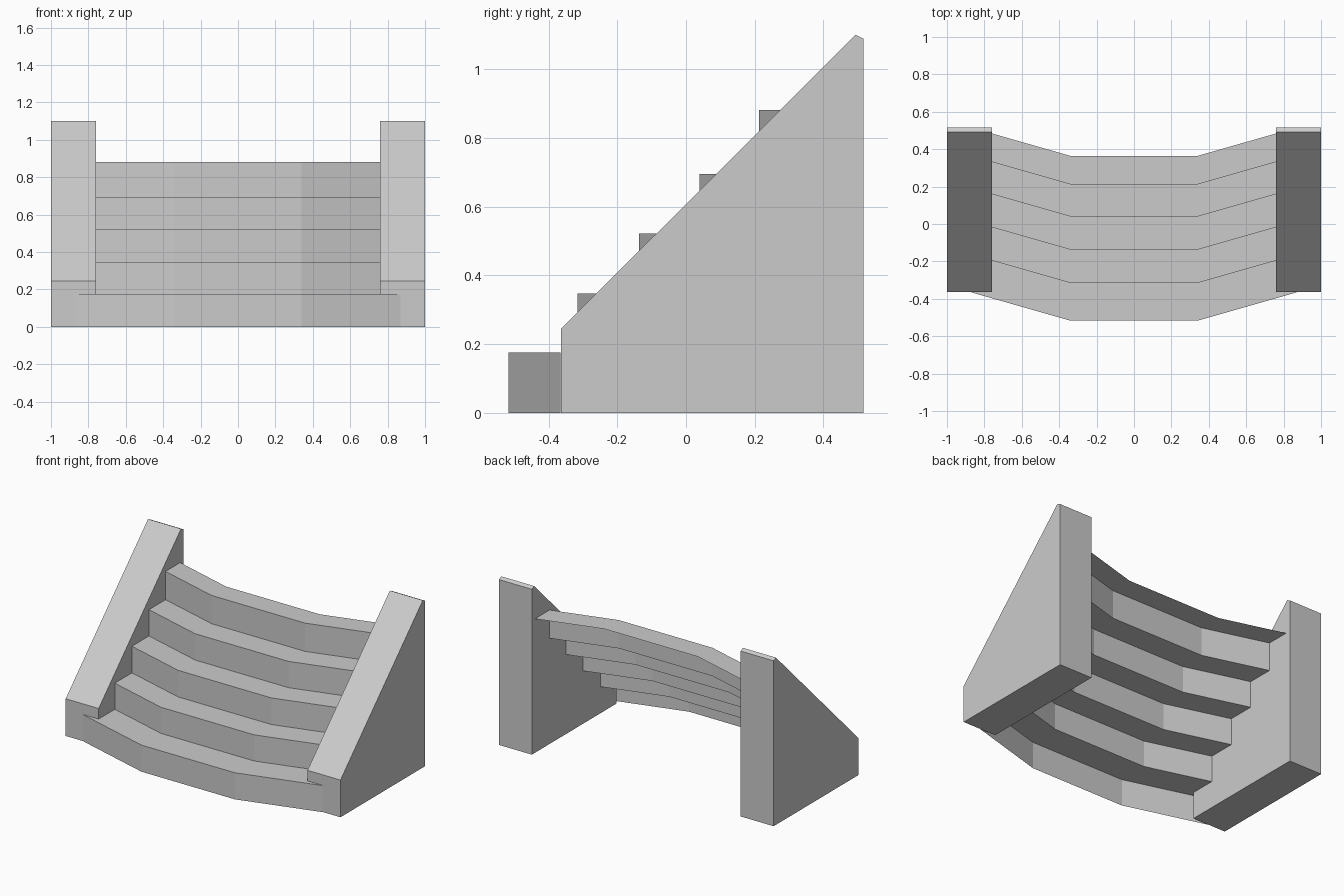
import bpy
import bmesh

cube = bpy.data.objects.get("Cube")
if cube:
    bpy.data.objects.remove(cube, do_unlink=True)

grey = bpy.data.materials.new("plain grey")
grey.use_nodes = True
colour = (0.6, 0.6, 0.6, 1)
grey.diffuse_color = colour
grey.node_tree.nodes["Principled BSDF"].inputs["Base Color"].default_value = colour


def sweep(name, profile, path, closed):
    """Sweep a (y, z) profile along a path of (x, y shift) stations."""
    bm = bmesh.new()
    rows = [[bm.verts.new((x, y + shift, z)) for y, z in profile] for x, shift in path]
    count = len(profile)
    for a, b in zip(rows, rows[1:]):
        for i in range(count if closed else count - 1):
            j = (i + 1) % count
            bm.faces.new((a[i], b[i], b[j], a[j]))
    if closed:
        bm.faces.new(rows[0])
        bm.faces.new(rows[-1][::-1])
        bmesh.ops.recalc_face_normals(bm, faces=bm.faces)
    mesh = bpy.data.meshes.new(name)
    bm.to_mesh(mesh)
    bm.free()
    mesh.materials.append(grey)
    obj = bpy.data.objects.new(name, mesh)
    bpy.context.collection.objects.link(obj)
    return obj


# Sloped side walls
wall = [(-0.363, 0), (0.517, 0), (0.517, 1.088), (0.493, 1.1), (-0.363, 0.245)]
for name, side in (("left_wall", 1), ("right_wall", -1)):
    sweep(name, wall, [(side * 0.76, 0), (side, 0)], True)

# Thin stair sheet: alternating risers and treads, bowed toward the front
fronts = [-0.517, -0.315, -0.137, 0.04, 0.212]
heights = [0.175, 0.347, 0.522, 0.695, 0.881]
stairs = [(fronts[0], 0)]
for i, (y, z) in enumerate(zip(fronts, heights)):
    back = fronts[i + 1] if i < 4 else 0.364
    stairs += [(y, z), (back, z)]

bend, end = 0.34, 0.87
shift = (end - bend) * 0.286
sweep("steps", stairs, [(-end, shift), (-bend, 0), (bend, 0), (end, shift)], False)
